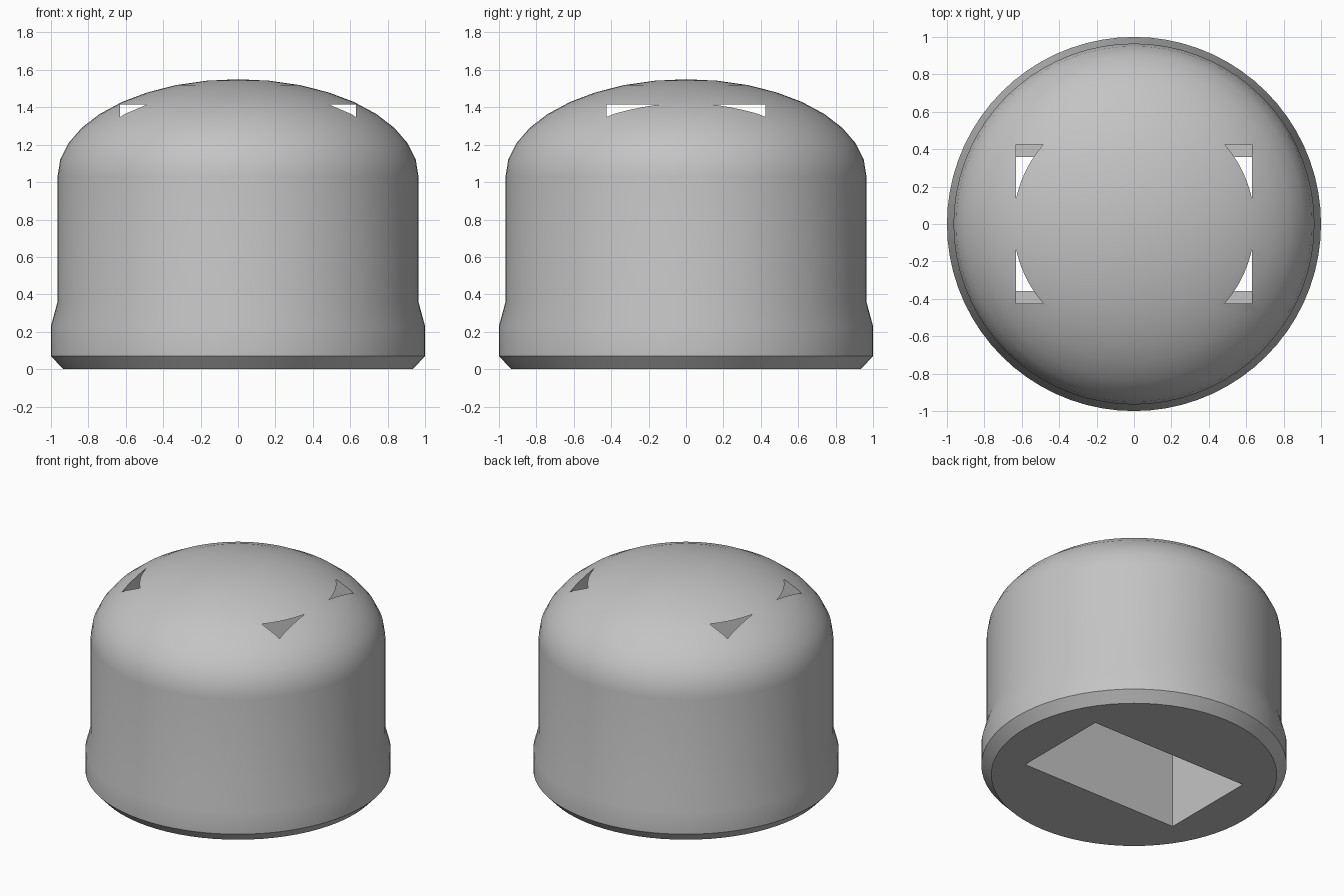
import bpy
import bmesh
from math import radians, sin, cos, tau

cube = bpy.data.objects.get("Cube")
if cube:
    bpy.data.objects.remove(cube, do_unlink=True)

grey = bpy.data.materials.new("plain grey")
grey.use_nodes = True
colour = (0.55, 0.55, 0.55, 1)
grey.diffuse_color = colour
grey.node_tree.nodes["Principled BSDF"].inputs["Base Color"].default_value = colour


def make_object(name, bm):
    bmesh.ops.recalc_face_normals(bm, faces=bm.faces)
    mesh = bpy.data.meshes.new(name)
    bm.to_mesh(mesh)
    bm.free()
    mesh.materials.append(grey)
    obj = bpy.data.objects.new(name, mesh)
    bpy.context.collection.objects.link(obj)
    return obj


def lathe(name, profile, steps=72):
    bm = bmesh.new()
    verts = [bm.verts.new((r, 0, z)) for r, z in profile]
    edges = [bm.edges.new(pair) for pair in zip(verts, verts[1:])]
    bmesh.ops.spin(bm, geom=verts + edges, cent=(0, 0, 0), axis=(0, 0, 1),
                   angle=tau, steps=steps, use_duplicate=False)
    bmesh.ops.remove_doubles(bm, verts=bm.verts, dist=1e-4)
    # close the flat underside with one face
    rim = [e for e in bm.edges if e.is_boundary]
    bmesh.ops.contextual_create(bm, geom=rim)
    return make_object(name, bm)


# Cap body: chamfered foot, flared band, straight wall, elliptical dome
wall_radius, wall_top, dome_height = 0.965, 1.03, 0.52
profile = [(0.935, 0), (1, 0.07), (1, 0.23), (wall_radius, 0.36)]
for i in range(9):
    a = radians(10 * i)
    profile.append((wall_radius * cos(a), wall_top + dome_height * sin(a)))
profile.append((0, wall_top + dome_height))
cap = lathe("domed_cap", profile)

# Stepped pocket, open below, whose upper corners break through the dome
half_length, narrow, wide = 0.63, 0.357, 0.425
floor, ledge, ceiling = -0.2, 0.8, 1.415
side = [(narrow, floor), (narrow, ledge), (wide, ledge), (wide, ceiling)]
section = side + [(-y, z) for y, z in reversed(side)]
bm = bmesh.new()
face = bm.faces.new([bm.verts.new((-half_length, y, z)) for y, z in section])
extruded = bmesh.ops.extrude_face_region(bm, geom=[face], use_keep_orig=True)
moved = [v for v in extruded["geom"] if isinstance(v, bmesh.types.BMVert)]
bmesh.ops.translate(bm, verts=moved, vec=(2 * half_length, 0, 0))
pocket = make_object("pocket_cutter", bm)
pocket.hide_render = True

cut = cap.modifiers.new("pocket", 'BOOLEAN')
cut.operation = 'DIFFERENCE'
cut.solver = 'EXACT'
cut.object = pocket

# Apply the cut and shade smoothly, keeping rims sharp
bpy.ops.object.select_all(action='DESELECT')
bpy.context.view_layer.objects.active = cap
cap.select_set(True)
bpy.ops.object.modifier_apply(modifier=cut.name)
bpy.data.objects.remove(pocket, do_unlink=True)
bpy.ops.object.shade_smooth_by_angle(angle=radians(30))
